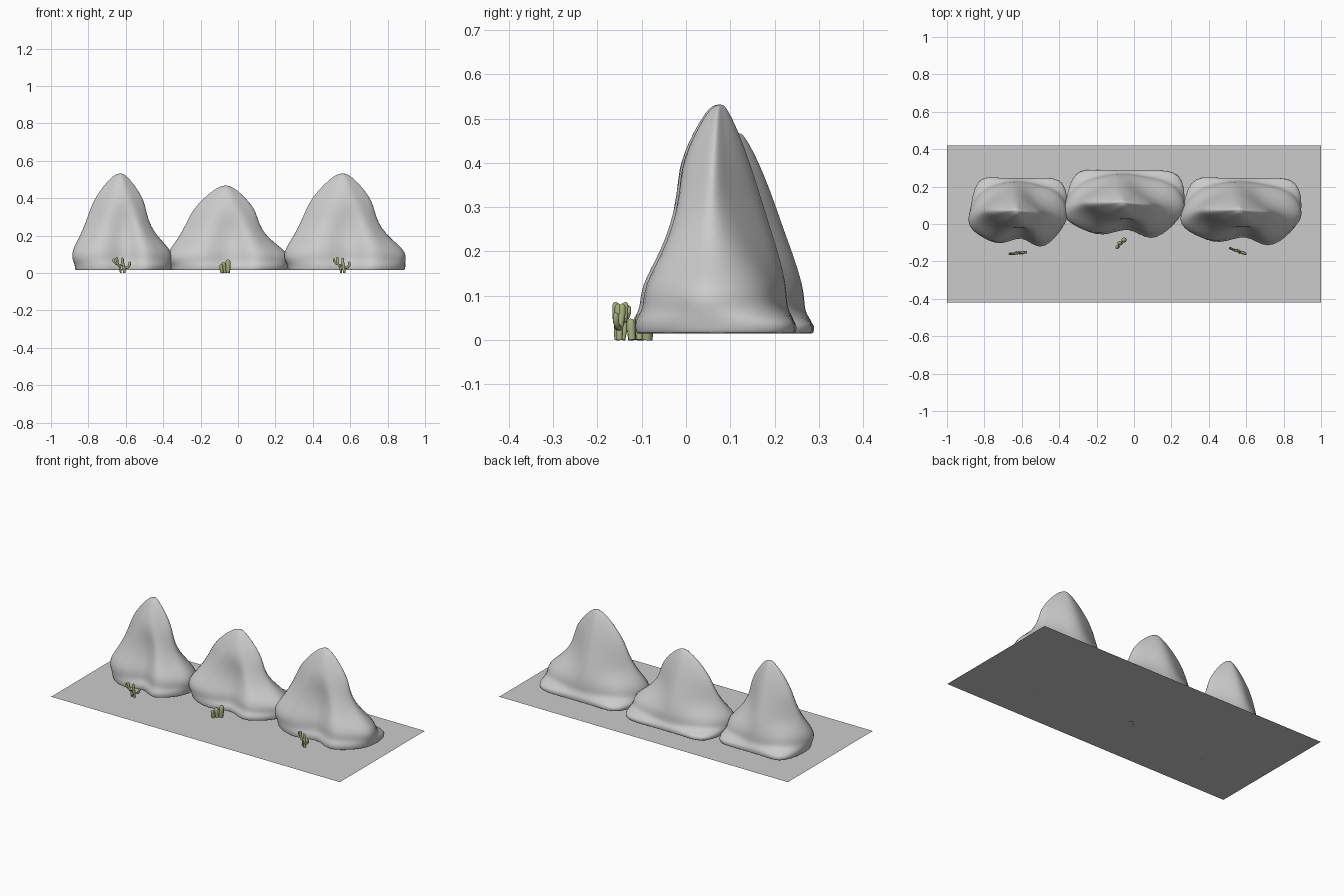
import bpy, bmesh, math
from mathutils import Vector, Matrix

if "Cube" in bpy.data.objects:
    bpy.data.objects.remove(bpy.data.objects["Cube"])

green = bpy.data.materials.new("cactus_green")
green.diffuse_color = (0.36, 0.42, 0.2, 1)
green.use_nodes = True
green.node_tree.nodes["Principled BSDF"].inputs["Base Color"].default_value = green.diffuse_color

# Ground slab (flat sheet)
bpy.ops.mesh.primitive_plane_add(size=1)
ground = bpy.context.object
ground.name = "ground_sheet"
ground.scale = (2, 0.84, 1)

# Rock outlines, counter-clockwise from the right side; front has two lobes and a notch
BASE = [(.34, .05), (.33, .25), (.15, .245), (0, .245), (-.12, .245), (-.27, .26),
        (-.31, .02), (-.25, -.05), (-.10, -.12), (.04, -.04), (.15, -.15), (.29, -.04)]
BELLY = [(.36, .04), (.29, .18), (.13, .21), (0, .235), (-.13, .21), (-.25, .17),
         (-.345, .01), (-.24, -.06), (-.10, -.11), (.04, -.02), (.15, -.13), (.28, -.03)]
WAIST = [(.25, .06), (.2, .12), (.1, .165), (0, .225), (-.1, .18), (-.2, .12),
         (-.295, .05), (-.18, -.02), (-.09, -.065), (.03, 0), (.13, -.075), (.2, 0)]
SHOULDER = [(.19, .06), (.14, .1), (.08, .14), (0, .195), (-.1, .15), (-.17, .12),
            (-.24, .07), (-.16, .02), (-.08, -.035), (.03, .0), (.1, -.035), (.16, .02)]
NECK = [(.18, .06), (.12, .09), (.07, .125), (0, .16), (-.07, .135), (-.14, .11),
        (-.20, .07), (-.13, .035), (-.06, -.01), (.02, -.02), (.07, -.01), (.125, .03)]
# (height, outline, shrink)
LEVELS = [(.015, BASE, .985), (.02, BASE, 1), (.045, BASE, 1.01), (.07, BELLY, 1), (.12, BELLY, 1.01),
          (.2, WAIST, 1), (.29, SHOULDER, 1), (.385, NECK, 1), (.475, NECK, .56), (.525, NECK, .22)]


def rock(name, x, y, sx, sy, height, turn=0):
    bm = bmesh.new()
    rings = []
    for z, outline, s in LEVELS:
        rings.append([bm.verts.new((px * s, .075 + (py - .075) * s, z)) for px, py in outline])
    for a, b in zip(rings, rings[1:]):
        for i in range(12):
            j = (i + 1) % 12
            bm.faces.new((a[i], a[j], b[j], b[i]))
    top = bm.verts.new((0, .08, .535))
    for i in range(12):
        bm.faces.new((rings[-1][i], rings[-1][(i + 1) % 12], top))
    bottom = bm.faces.new(rings[0][::-1])
    crease = bm.edges.layers.float.new("crease_edge")
    for e in bottom.edges:
        e[crease] = 0.8
    bm.transform(Matrix.Translation((x, y, .015)) @ Matrix.Rotation(turn, 4, 'Z')
                 @ Matrix.Diagonal((sx, sy, height, 1)) @ Matrix.Translation((0, 0, -.015)))
    me = bpy.data.meshes.new(name)
    bm.to_mesh(me)
    bm.free()
    for p in me.polygons:
        p.use_smooth = True
    ob = bpy.data.objects.new(name, me)
    bpy.context.collection.objects.link(ob)
    sub = ob.modifiers.new("smooth", 'SUBSURF')
    sub.levels = sub.render_levels = 2


rock("rock_left", -.63, -.005, .82, 1.02, 1)
rock("rock_middle", -.065, .04, 1, 1, .875)
rock("rock_right", .56, 0, 1, 1, 1)


def cactus(name, loc, turn, stems):
    # Each stem: radius, then path points; ends taper to rounded tips
    cu = bpy.data.curves.new(name, 'CURVE')
    cu.dimensions = '3D'
    cu.bevel_depth = 1
    cu.bevel_resolution = 2
    cu.resolution_u = 5
    cu.use_fill_caps = True
    for r, pts in stems:
        tip, prev = Vector(pts[-1]), Vector(pts[-2])
        d = (tip - prev).normalized()
        path = [Vector(p) for p in pts[:-1]] + [tip - d * r, tip - d * r * .35, tip]
        radii = [r * .85] + [r] * (len(path) - 3) + [r * .75, r * .15]
        sp = cu.splines.new('POLY')
        sp.points.add(len(path) - 1)
        sp.use_smooth = True
        for p, v, w in zip(sp.points, path, radii):
            p.co = (*v, 1)
            p.radius = w
    cu.materials.append(green)
    ob = bpy.data.objects.new(name, cu)
    ob.location = loc
    ob.rotation_euler.z = turn
    bpy.context.collection.objects.link(ob)


# Branching cacti in front of the outer rocks
BRANCHED = [
    (.008, [(.012, 0, 0), (.010, 0, .03), (.002, .002, .06), (.002, .002, .082)]),
    (.007, [(.008, 0, .025), (.030, .003, .03), (.040, .004, .042), (.042, .004, .062)]),
    (.007, [(.004, 0, .045), (-.018, -.003, .04), (-.026, -.004, .055), (-.028, -.004, .086)]),
    (.006, [(-.018, -.003, .045), (-.036, -.004, .052), (-.045, -.004, .062), (-.046, -.004, .078)]),
    (.006, [(-.006, 0, 0), (-.010, .002, .022), (-.014, 0, .042)]),
]
cactus("cactus_left", (-.62, -.155, 0), 0, BRANCHED)
cactus("cactus_right", (.557, -.145, 0), math.radians(-25), BRANCHED)

# Short clump of fat stems in front of the middle rock
cactus("cactus_middle", (-.068, -.10, 0), 0, [
    (.014, [(.012, .012, 0), (.014, .014, .03), (.015, .015, .072)]),
    (.012, [(-.004, -.004, 0), (-.008, -.003, .03), (-.010, -.003, .06)]),
    (.010, [(-.018, -.022, 0), (-.021, -.024, .025), (-.022, -.025, .048)]),
])
